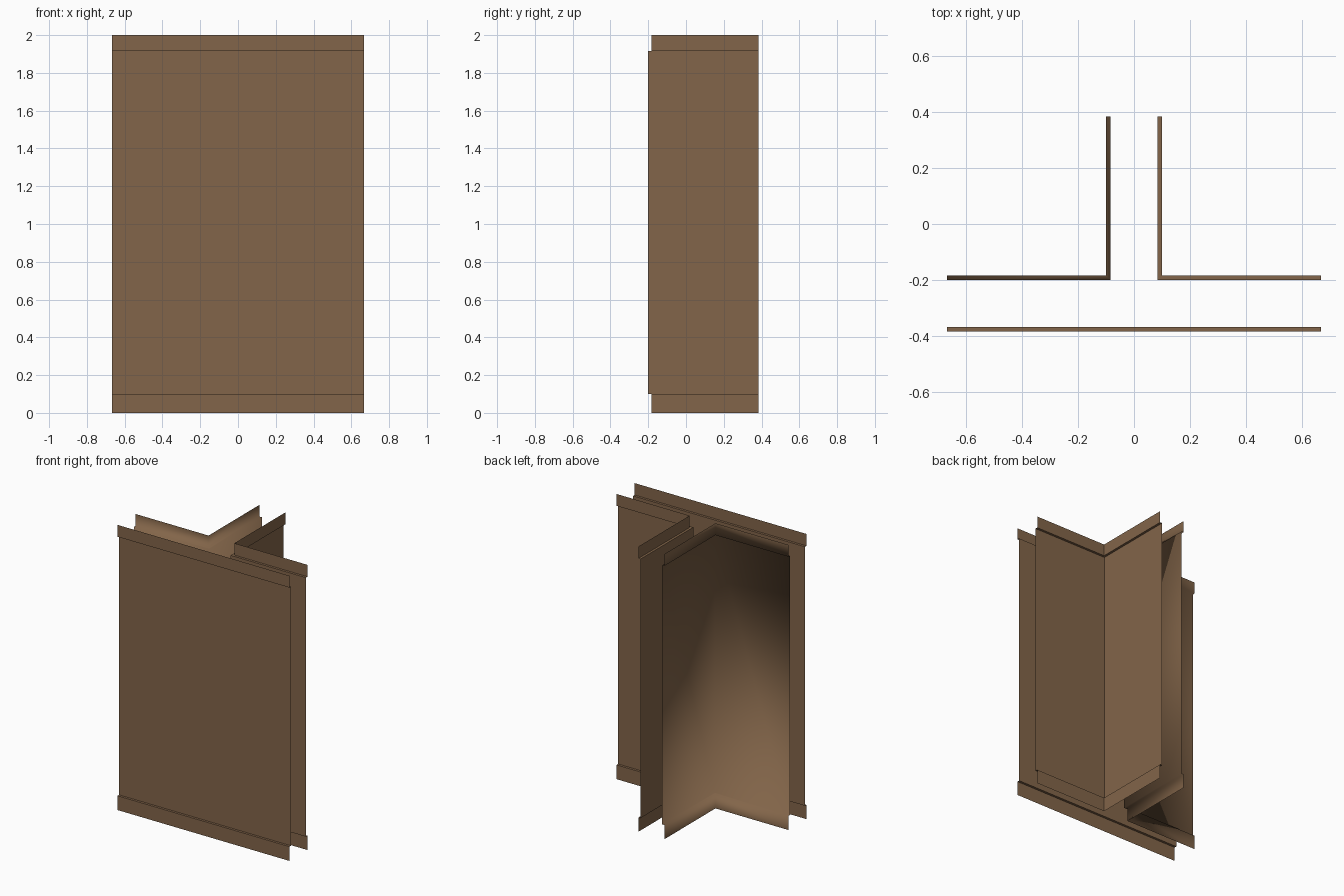
import bpy, bmesh

if "Cube" in bpy.data.objects:
    bpy.data.objects.remove(bpy.data.objects["Cube"])

W, D, H = 2 / 3, 0.3833, 2.0      # half width, half depth, height
T = 0.0167                         # how far skirting and cornice are set back
Z_LOW, Z_HIGH = 0.1, 1.9167        # edges of the main wall panel

brown = bpy.data.materials.new("wall brown")
brown.diffuse_color = (0.225, 0.13, 0.067, 1)
brown.use_nodes = True
brown.node_tree.nodes["Principled BSDF"].inputs["Base Color"].default_value = brown.diffuse_color


def wall(name, panel, trim, flip=False, smooth=False):
    """Thin wall swept up a stepped section: skirting, ledge, panel, ledge, cornice."""
    section = [(trim, 0), (trim, Z_LOW), (panel, Z_LOW),
               (panel, Z_HIGH), (trim, Z_HIGH), (trim, H)]
    bm = bmesh.new()
    rows = [[bm.verts.new((x, y, z)) for x, y in plan] for plan, z in section]
    for low, high in zip(rows, rows[1:]):
        for i in range(len(panel) - 1):
            bm.faces.new((low[i], low[i + 1], high[i + 1], high[i]))
    if flip:
        bmesh.ops.reverse_faces(bm, faces=bm.faces[:])
    for f in bm.faces:
        f.smooth = smooth
    mesh = bpy.data.meshes.new(name)
    bm.to_mesh(mesh)
    bm.free()
    mesh.materials.append(brown)
    ob = bpy.data.objects.new(name, mesh)
    bpy.context.collection.objects.link(ob)
    return ob


# Long straight wall along the front, panel facing the passage
y = -D + T
wall("straight_wall", [(-W, y), (W, y)], [(-W, -D), (W, -D)], flip=True)

# Two corner walls forming the T junction; the left one is softly shaded
for side, name in ((-1, "left_corner_wall"), (1, "right_corner_wall")):
    px, py = 0.0833, -0.2
    panel = [(side * W, py), (side * px, py), (side * px, D)]
    trim = [(side * W, py + T), (side * (px + T), py + T), (side * (px + T), D)]
    wall(name, panel, trim, flip=side > 0, smooth=side < 0)
